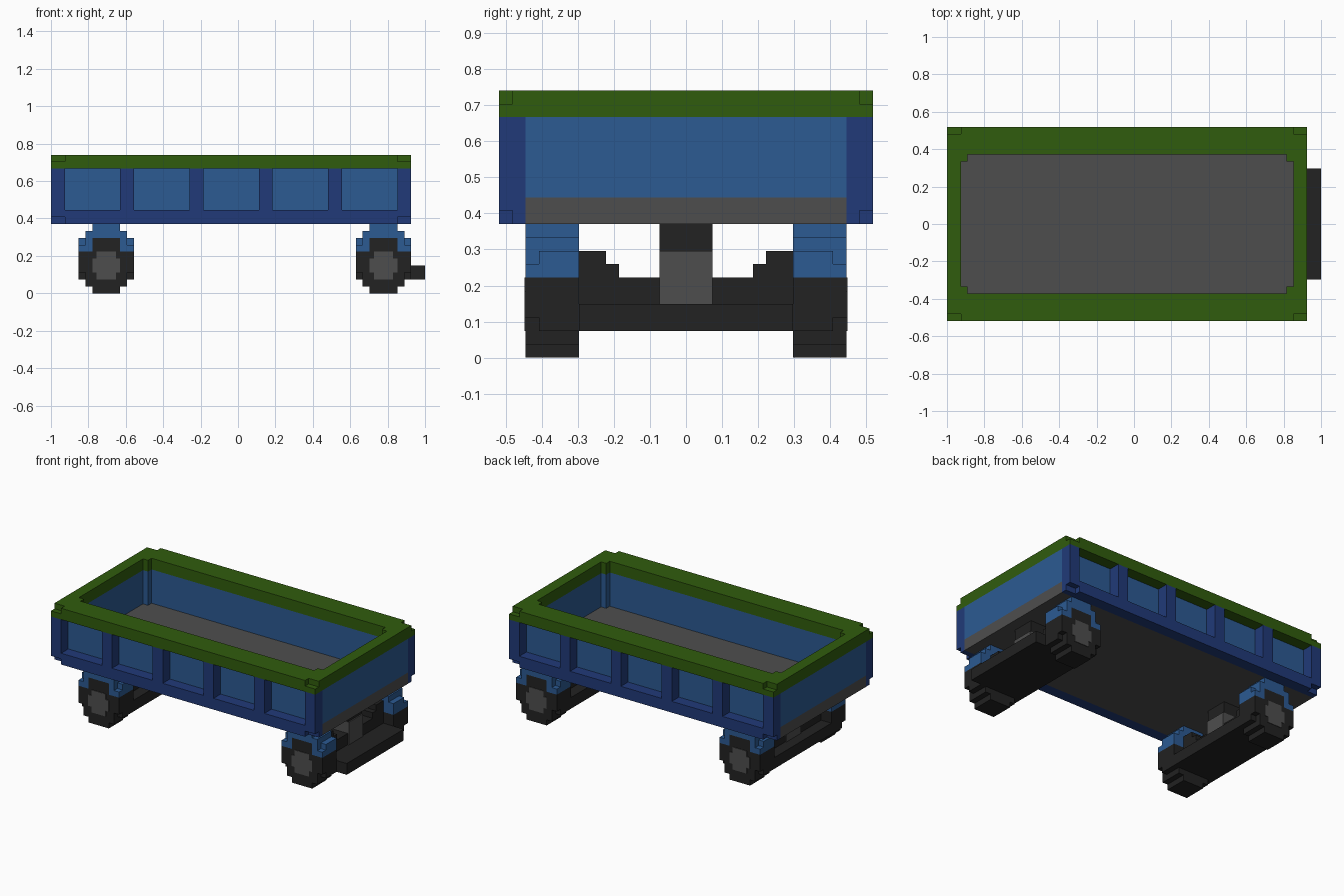
import bpy
import bmesh
from mathutils import Matrix, Vector

cube = bpy.data.objects.get("Cube")
if cube:
    bpy.data.objects.remove(cube, do_unlink=True)

U = 2 / 54  # one block unit


def material(name, r, g, b):
    m = bpy.data.materials.new(name)
    m.use_nodes = True
    m.diffuse_color = (r, g, b, 1)
    bsdf = next(n for n in m.node_tree.nodes if n.type == 'BSDF_PRINCIPLED')
    bsdf.inputs["Base Color"].default_value = (r, g, b, 1)
    bsdf.inputs["Roughness"].default_value = 0.8
    return m


GREEN = material("rim green", 0.030, 0.107, 0.004)
LIGHT = material("panel blue", 0.025, 0.103, 0.290)
DARK = material("frame blue", 0.015, 0.042, 0.190)
GREY = material("metal grey", 0.076, 0.076, 0.076)
BLACK = material("rubber black", 0.016, 0.016, 0.016)


def part(name, mat, boxes, origin=(0, 0, 0), flip_y=1):
    """Blocky part from boxes (x0, x1, y0, y1, z0, z1) in block units."""
    bm = bmesh.new()
    for x0, x1, y0, y1, z0, z1 in boxes:
        y0, y1 = sorted((y0 * flip_y, y1 * flip_y))
        centre = Vector((x0 + x1, y0 + y1, z0 + z1)) / 2 + Vector(origin)
        size = Vector((x1 - x0, y1 - y0, z1 - z0)) * U
        bmesh.ops.create_cube(bm, size=1, matrix=Matrix.Translation(centre * U) @ Matrix.Diagonal(size.to_4d()))
    me = bpy.data.meshes.new(name)
    bm.to_mesh(me)
    bm.free()
    me.materials.append(mat)
    ob = bpy.data.objects.new(name, me)
    bpy.context.collection.objects.link(ob)
    return ob


# Tray floor and end walls
part("floor", GREY, [(-27, 25, -12, 12, 10, 12)])
for name, x in (("rear_wall", -27), ("front_wall", 23)):
    part(name, LIGHT, [(x, x + 2, -12, 12, 12, 18)])

# Long sides: recessed wall, bottom rail and six posts, with notched lower corners
for side, s in (("right", -1), ("left", 1)):
    part(side + "_wall", LIGHT, [(-25, 23, 10, 12, 12, 18)], flip_y=s)
    part(side + "_rail", DARK,
         [(-27, 25, 12, 13, 10, 12), (-25, 23, 13, 14, 10, 11), (-27, 25, 13, 14, 11, 12)], flip_y=s)
    part(side + "_posts", DARK,
         [(x, x + 2, 12, 14, 12, 18) for x in range(-27, 25, 10)], flip_y=s)
    part(side + "_inner_corners", LIGHT,
         [(-25, -24, 9, 10, 12, 18), (22, 23, 9, 10, 12, 18)], flip_y=s)

# Rim: full lower layer, upper layer with notched outer corners
rim = []
for s in (-1, 1):
    a, b, c, d = 9 * s, 10 * s, 13 * s, 14 * s
    rim += [(-27, 25, b, d, 18, 19), (-27, 25, b, c, 19, 20), (-25, 23, c, d, 19, 20)]
    rim += [(-25, -24, a, b, 18, 20), (22, 23, a, b, 18, 20)]
rim += [(-27, -25, -10, 10, 18, 20), (23, 25, -10, 10, 18, 20)]
part("rim", GREEN, rim)

# Running gear, one set per axle
for end, cx in (("rear", -19), ("front", 21)):
    at = (cx, 0, 0)
    part(end + "_axle", BLACK, [(-4, 4, -8, 8, 2, 4), (-2, 2, -8, 8, 4, 6)], at)
    part(end + "_column", GREY, [(-2.2, 2.2, -2, 2, 4, 8)], at)
    part(end + "_column_top", BLACK, [(-2, 2, -2, 2, 8, 10)], at)
    for side, s in (("right", -1), ("left", 1)):
        tag = end + "_" + side
        part(tag + "_bearing", BLACK, [(-2, 2, 5, 8, 6, 7), (-2, 2, 6, 8, 7, 8)], at, s)
        # Stepped tyre, slimmer at its outer lower edges
        part(tag + "_tyre", BLACK,
             [(-2, 2, 8, 12, 0, 1), (-3, 3, 8, 12, 1, 2), (-4, 4, 8, 11, 2, 3),
              (-3, 3, 11, 12, 2, 3), (-4, 4, 8, 12, 3, 6), (-2, 2, 8, 12, 6, 8)], at, s)
        # Cross-shaped hub plate
        part(tag + "_hub", GREY,
             [(-2, 2, 12, 12.1, 3, 5), (-1.4, 1.4, 12, 12.1, 2, 3),
              (-1.4, 1.4, 12, 12.1, 5, 6)], at, s)
        # Stepped fender with notched legs
        fender = [(-3, 3, 8, 12, 8, 9), (-2, 2, 8, 12, 9, 10)]
        for k in (-1, 1):
            x0, x1 = sorted((2 * k, 4 * k))
            n0, n1 = sorted((2 * k, 3 * k))
            fender += [(x0, x1, 8, 12, 6, 7), (x0, x1, 8, 11, 7, 8), (n0, n1, 11, 12, 7, 8)]
        part(tag + "_fender", LIGHT, fender, at, s)

# Front bumper bar
part("bumper", BLACK, [(25, 27, -8, 8, 2, 4)])
